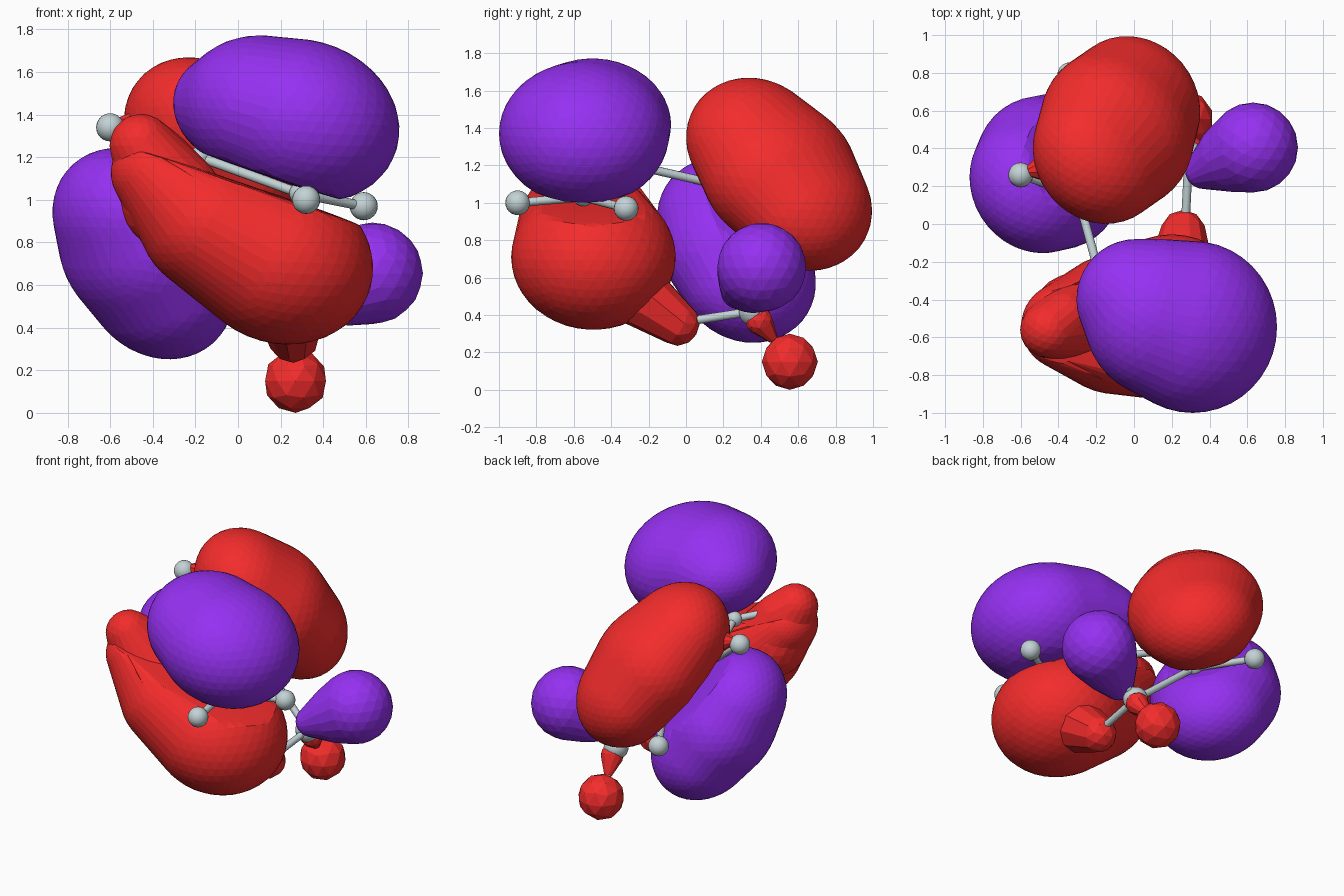
import bpy, bmesh
from mathutils import Vector

if "Cube" in bpy.data.objects:
    bpy.data.objects.remove(bpy.data.objects["Cube"])


def material(name, rgb):
    m = bpy.data.materials.new(name)
    m.diffuse_color = (*rgb, 1)
    m.use_nodes = True
    m.node_tree.nodes["Principled BSDF"].inputs["Base Color"].default_value = m.diffuse_color
    return m


RED = material("red", (0.9, 0.025, 0.025))
PURPLE = material("purple", (0.30, 0.03, 0.88))
GREY = material("pale_grey", (0.55, 0.65, 0.67))


def finish(bm, name, mat, smooth=False):
    bmesh.ops.recalc_face_normals(bm, faces=bm.faces)
    for f in bm.faces:
        f.smooth = smooth
    mesh = bpy.data.meshes.new(name)
    bm.to_mesh(mesh)
    bm.free()
    mesh.materials.append(mat)
    ob = bpy.data.objects.new(name, mesh)
    bpy.context.collection.objects.link(ob)


def unit_ball(sub):
    bm = bmesh.new()
    bmesh.ops.create_icosphere(bm, subdivisions=sub, radius=1)
    pts = [v.co.copy() for v in bm.verts]
    bm.free()
    return pts


def lobe(name, mat, balls, plane=None, squash=1.0, sub=3, steps=4, gap=0.035):
    """Hull swept over a chain of balls (x, y, z, r), squashed along and
    flattened at a nodal plane (normal, offset, side)."""
    chain = [Vector(balls[0])]
    for a, b in zip(balls, balls[1:]):
        chain += [Vector(a).lerp(Vector(b), (i + 1) / steps) for i in range(steps)]
    n = Vector(plane[0]).normalized() * plane[2] if plane else Vector((0, 0, 1))
    pts = [p - n * p.dot(n) * (1 - squash) for p in unit_ball(sub)]
    bm = bmesh.new()
    for c in chain:
        for p in pts:
            bm.verts.new(c.xyz + p * c.w)
    bmesh.ops.convex_hull(bm, input=bm.verts[:])
    bmesh.ops.delete(bm, geom=[v for v in bm.verts if not v.link_faces], context='VERTS')
    if plane:
        for v in bm.verts:
            short = gap - (v.co.dot(n) - plane[1] * plane[2])
            if short > 0:
                v.co += n * short * 0.9
    finish(bm, name, mat)


def atom(name, pos, r):
    bm = bmesh.new()
    bmesh.ops.create_uvsphere(bm, u_segments=20, v_segments=12, radius=r)
    bmesh.ops.translate(bm, verts=bm.verts, vec=pos)
    finish(bm, name, GREY, True)


def bond(name, a, b):
    a, b = Vector(a), Vector(b)
    bm = bmesh.new()
    bmesh.ops.create_cone(bm, segments=12, radius1=0.023, radius2=0.023, depth=(b - a).length)
    bmesh.ops.rotate(bm, verts=bm.verts, matrix=(b - a).to_track_quat('Z', 'Y').to_matrix())
    bmesh.ops.translate(bm, verts=bm.verts, vec=(a + b) / 2)
    finish(bm, name, GREY, True)


# Atoms and bonds
carbons = [(0.29, -0.55, 1.03), (-0.18, -0.28, 1.20), (-0.30, 0.16, 1.10),
           (-0.13, 0.44, 0.77), (0.29, 0.36, 0.42)]
hydrogens = [(0, (0.32, -0.90, 1.00)), (0, (0.59, -0.32, 0.97)),
             (1, (-0.46, -0.55, 1.26)), (2, (-0.60, 0.26, 1.34)),
             (3, (-0.34, 0.79, 0.76)), (4, (0.27, -0.03, 0.36)),
             (4, (0.27, 0.555, 0.15)), (4, (0.60, 0.40, 0.63))]
for i, c in enumerate(carbons):
    atom(f"carbon_{i + 1}", c, 0.08 if i == 4 else 0.05)
    if i:
        bond(f"chain_bond_{i}", carbons[i - 1], c)
for i, (k, h) in enumerate(hydrogens):
    atom(f"hydrogen_{i + 1}", h, 0.066)
    bond(f"hydrogen_bond_{i + 1}", carbons[k], h)

# Nodal planes of the two double bonds: normal, offset
FRONT = ((0.32, 0, 0.95), 1.068)
BACK = ((0.63, 0.42, 0.66), 0.615)

# Large lobes above and below the front pair
lobe("front_upper_lobe", PURPLE,
     [(0.01, -0.40, 1.425, 0.32), (0.15, -0.50, 1.415, 0.42), (0.31, -0.545, 1.37, 0.455)],
     (*FRONT, 1), 0.83, sub=4)
lobe("front_lower_lobe", RED,
     [(-0.37, -0.54, 1.11, 0.23), (-0.10, -0.53, 0.87, 0.37), (0.20, -0.495, 0.71, 0.44)],
     (*FRONT, -1), 0.87, sub=4, gap=0.05)
lobe("front_lower_lobe_tip", RED,
     [(-0.455, -0.56, 1.255, 0.148), (-0.37, -0.49, 1.20, 0.14), (-0.31, -0.50, 1.0, 0.24)])
lobe("front_lower_lobe_nub", RED,
     [(0.26, -0.045, 0.355, 0.12), (0.25, -0.24, 0.50, 0.17)], sub=2, steps=2)

# Large lobes on both sides of the back pair
lobe("back_upper_lobe", RED,
     [(-0.18, 0.37, 1.315, 0.38), (-0.09, 0.50, 1.155, 0.435), (-0.005, 0.625, 0.99, 0.38)],
     (*BACK, 1), 0.83, sub=4)
lobe("back_upper_lobe_spike", RED,
     [(-0.55, 0.28, 1.36, 0.03), (-0.42, 0.31, 1.34, 0.10)], sub=2, steps=1)
lobe("back_lower_lobe", PURPLE,
     [(-0.515, 0.215, 0.89, 0.38), (-0.45, 0.27, 0.75, 0.42), (-0.375, 0.325, 0.605, 0.38)],
     (*BACK, -1), 0.83, sub=4)

# Small lobes on the end group
lobe("end_purple_lobe", PURPLE,
     [(0.37, 0.285, 0.53, 0.10), (0.52, 0.36, 0.60, 0.19), (0.63, 0.405, 0.655, 0.238)])
lobe("end_red_ball", RED, [(0.27, 0.555, 0.15, 0.15)], sub=2)
lobe("end_red_cap", RED,
     [(0.30, 0.39, 0.37, 0.075), (0.28, 0.46, 0.28, 0.03)], sub=2, steps=1)
